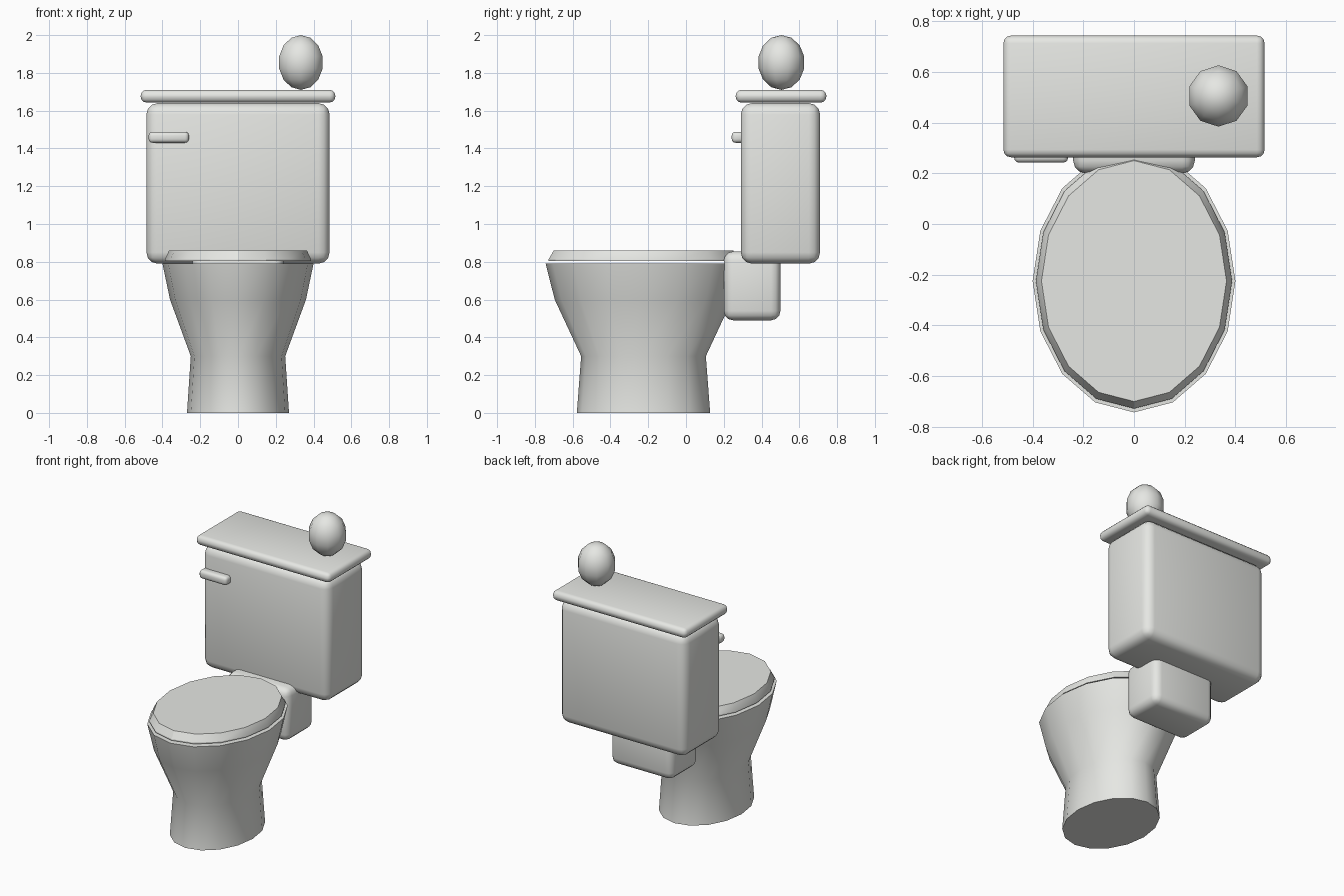
import bpy
import bmesh
from math import cos, sin, pi, radians

old = bpy.data.objects.get("Cube")
if old:
    bpy.data.objects.remove(old, do_unlink=True)

# Single porcelain colour
porcelain = bpy.data.materials.new("porcelain_white")
porcelain.use_nodes = True
colour = (0.8, 0.81, 0.78, 1)
porcelain.diffuse_color = colour
porcelain.node_tree.nodes["Principled BSDF"].inputs["Base Color"].default_value = colour


def add_object(name, bm, angle):
    bmesh.ops.recalc_face_normals(bm, faces=bm.faces)
    mesh = bpy.data.meshes.new(name)
    bm.to_mesh(mesh)
    bm.free()
    mesh.materials.append(porcelain)
    obj = bpy.data.objects.new(name, mesh)
    bpy.context.collection.objects.link(obj)
    bpy.ops.object.select_all(action='DESELECT')
    obj.select_set(True)
    bpy.context.view_layer.objects.active = obj
    bpy.ops.object.shade_smooth_by_angle(angle=radians(angle))
    return obj


def rounded_box(name, low, high, bevel, segments=3):
    bm = bmesh.new()
    bmesh.ops.create_cube(bm, size=1)
    for v in bm.verts:
        v.co = [(a + b) / 2 + c * (b - a) for a, b, c in zip(low, high, v.co)]
    bmesh.ops.bevel(bm, geom=bm.edges[:], offset=bevel, segments=segments,
                    profile=0.5, affect='EDGES')
    return add_object(name, bm, 50)


def oval_loft(name, levels, angle, sides=16, centre_y=-0.225):
    """Stack of ovals given as (z, half width, half depth), capped at both ends."""
    bm = bmesh.new()
    rings = []
    for z, rx, ry in levels:
        rings.append([bm.verts.new((rx * cos(2 * pi * i / sides),
                                    centre_y + ry * sin(2 * pi * i / sides), z))
                      for i in range(sides)])
    for a, b in zip(rings, rings[1:]):
        for i in range(sides):
            j = (i + 1) % sides
            bm.faces.new((a[i], a[j], b[j], b[i]))
    bm.faces.new(rings[0])
    bm.faces.new(rings[-1])
    return add_object(name, bm, angle)


# Bowl with its pedestal, and the closed lid just above it
oval_loft("bowl", [(0, 0.27, 0.353), (0.3, 0.25, 0.33),
                   (0.6, 0.36, 0.47), (0.79, 0.4, 0.518)], 40)
oval_loft("seat_lid", [(0.803, 0.387, 0.503), (0.812, 0.387, 0.503),
                       (0.86, 0.365, 0.475)], 25)

# Block joining bowl and tank
rounded_box("rear_support", (-0.24, 0.2, 0.49), (0.24, 0.5, 0.855), 0.05)

# Tank with lid and flush handle
rounded_box("tank", (-0.485, 0.29, 0.79), (0.485, 0.71, 1.64), 0.06)
rounded_box("tank_lid", (-0.515, 0.263, 1.643), (0.515, 0.743, 1.71), 0.03)
rounded_box("flush_handle", (-0.473, 0.242, 1.43), (-0.26, 0.31, 1.488), 0.02)

# Rounded ornament on the tank lid
bm = bmesh.new()
bmesh.ops.create_uvsphere(bm, u_segments=10, v_segments=7, radius=1)
for v in bm.verts:
    v.co = (0.333 + v.co.x * 0.124, 0.505 + v.co.y * 0.124, 1.855 + v.co.z * 0.145)
add_object("tank_ornament", bm, 60)
